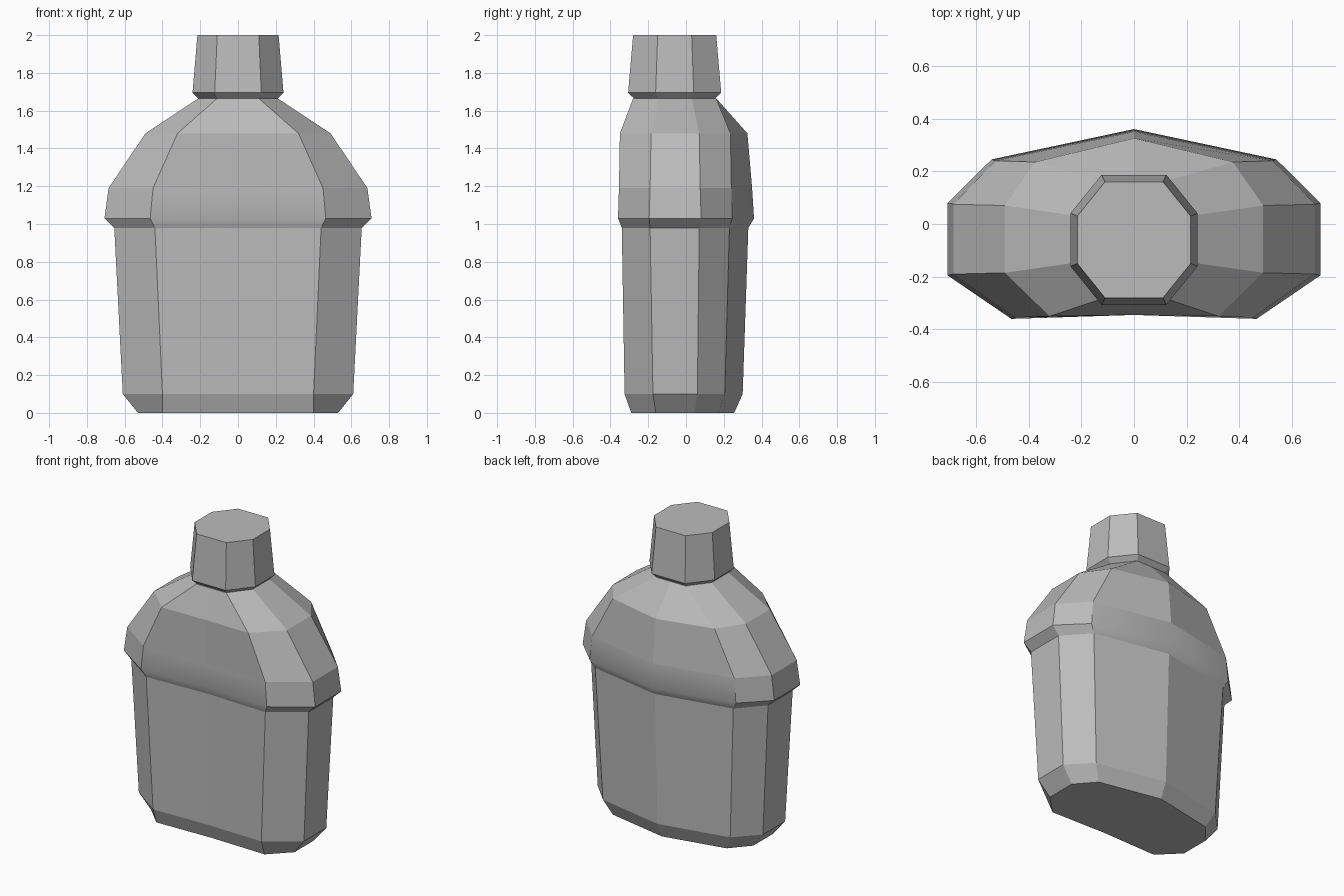
import bpy, bmesh, math

cube = bpy.data.objects.get("Cube")
if cube:
    bpy.data.objects.remove(cube)

grey = bpy.data.materials.new("plain_grey")
grey.use_nodes = True
colour = (0.5, 0.5, 0.5, 1)
grey.diffuse_color = colour
grey.node_tree.nodes["Principled BSDF"].inputs["Base Color"].default_value = colour


def loft(name, rings, smooth_rows=()):
    """Skin a stack of mirrored rings, each given as (z, points on the +x half)."""
    bm = bmesh.new()
    loops = []
    for z, half in rings:
        mirrored = [(-x, y) for x, y in reversed(half) if x > 0]
        loops.append([bm.verts.new((x, y, z)) for x, y in half + mirrored])
    n = len(loops[0])
    for row, (low, high) in enumerate(zip(loops, loops[1:])):
        for i in range(n):
            j = (i + 1) % n
            face = bm.faces.new((low[i], low[j], high[j], high[i]))
            face.smooth = row in smooth_rows
    bm.faces.new(loops[-1])
    bm.faces.new(loops[0][::-1])
    bmesh.ops.recalc_face_normals(bm, faces=bm.faces)
    for edge in bm.edges:
        edge.smooth = edge.calc_face_angle(0) < math.radians(30)
    mesh = bpy.data.meshes.new(name)
    bm.to_mesh(mesh)
    bm.free()
    mesh.materials.append(grey)
    obj = bpy.data.objects.new(name, mesh)
    bpy.context.collection.objects.link(obj)
    return obj


def body_ring(z, front_x, side_x, back_x, front_y, side_front, side_back, corner_y, back_y, dip):
    return z, [(0, front_y + dip), (front_x, front_y), (side_x, side_front),
               (side_x, side_back), (back_x, corner_y), (0, back_y)]


# Flask body: chamfered foot, tapered wall, overhanging lip, rounded shoulders
loft("flask_body", [
    body_ring(0.00, 0.40, 0.53, 0.42, -0.29, -0.16, 0.045, 0.17, 0.255, 0.01),
    body_ring(0.10, 0.40, 0.61, 0.47, -0.325, -0.175, 0.06, 0.205, 0.30, 0.01),
    body_ring(0.98, 0.44, 0.655, 0.51, -0.34, -0.19, 0.07, 0.23, 0.33, 0.015),
    body_ring(1.03, 0.465, 0.707, 0.54, -0.36, -0.195, 0.08, 0.245, 0.36, 0.015),
    body_ring(1.19, 0.45, 0.685, 0.525, -0.355, -0.19, 0.075, 0.24, 0.35, 0.012),
    body_ring(1.48, 0.32, 0.49, 0.375, -0.35, -0.185, 0.07, 0.235, 0.325, 0.005),
    body_ring(1.665, 0.11, 0.21, 0.11, -0.28, -0.145, 0.03, 0.16, 0.16, 0),
], smooth_rows=(2, 3))


# Octagonal screw cap with a bevelled lower rim
def cap_ring(z, scale):
    corners = [(0.11, -0.22), (0.215, -0.09), (0.215, 0.09), (0.11, 0.22)]
    return z, [(x * scale, y * scale - 0.06) for x, y in corners]


loft("screw_cap", [cap_ring(1.665, 0.98), cap_ring(1.695, 1.12), cap_ring(2.0, 1.0)])
